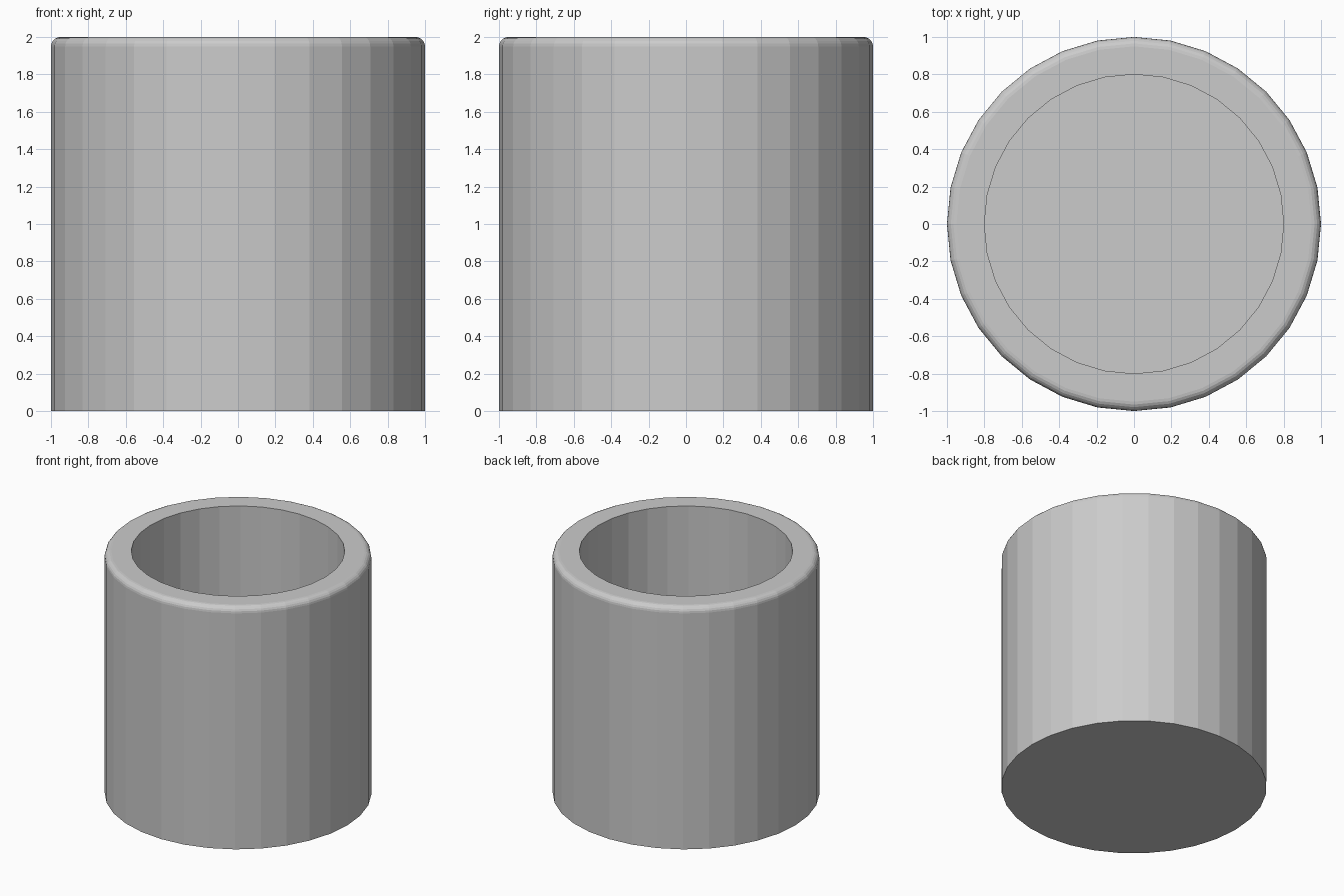
import bpy, bmesh
from math import sin, cos, pi

if "Cube" in bpy.data.objects:
    bpy.data.objects.remove(bpy.data.objects["Cube"])

SIDES = 32
R_OUT, R_IN, HEIGHT, FLOOR = 1.0, 0.8, 2.0, 0.2
ROUND, STEPS = 0.05, 5

# Half profile: outer wall, rounded outer lip, inner wall
profile = [(R_OUT, 0.0)]
for i in range(STEPS + 1):
    a = pi / 2 * i / STEPS
    profile.append((R_OUT - ROUND + ROUND * cos(a), HEIGHT - ROUND + ROUND * sin(a)))
profile += [(R_IN, HEIGHT), (R_IN, FLOOR)]

# Spin the profile into rings and bridge them
bm = bmesh.new()
rings = [[bm.verts.new((r * cos(2 * pi * k / SIDES), r * sin(2 * pi * k / SIDES), z))
          for k in range(SIDES)] for r, z in profile]
for lo, hi in zip(rings, rings[1:]):
    for k in range(SIDES):
        n = (k + 1) % SIDES
        bm.faces.new((lo[k], lo[n], hi[n], hi[k]))

# Underside and inner floor
bm.faces.new(rings[0][::-1])
bm.faces.new(rings[-1])
bmesh.ops.recalc_face_normals(bm, faces=bm.faces[:])

mesh = bpy.data.meshes.new("cup")
bm.to_mesh(mesh)
bm.free()
cup = bpy.data.objects.new("cup", mesh)
bpy.context.collection.objects.link(cup)
